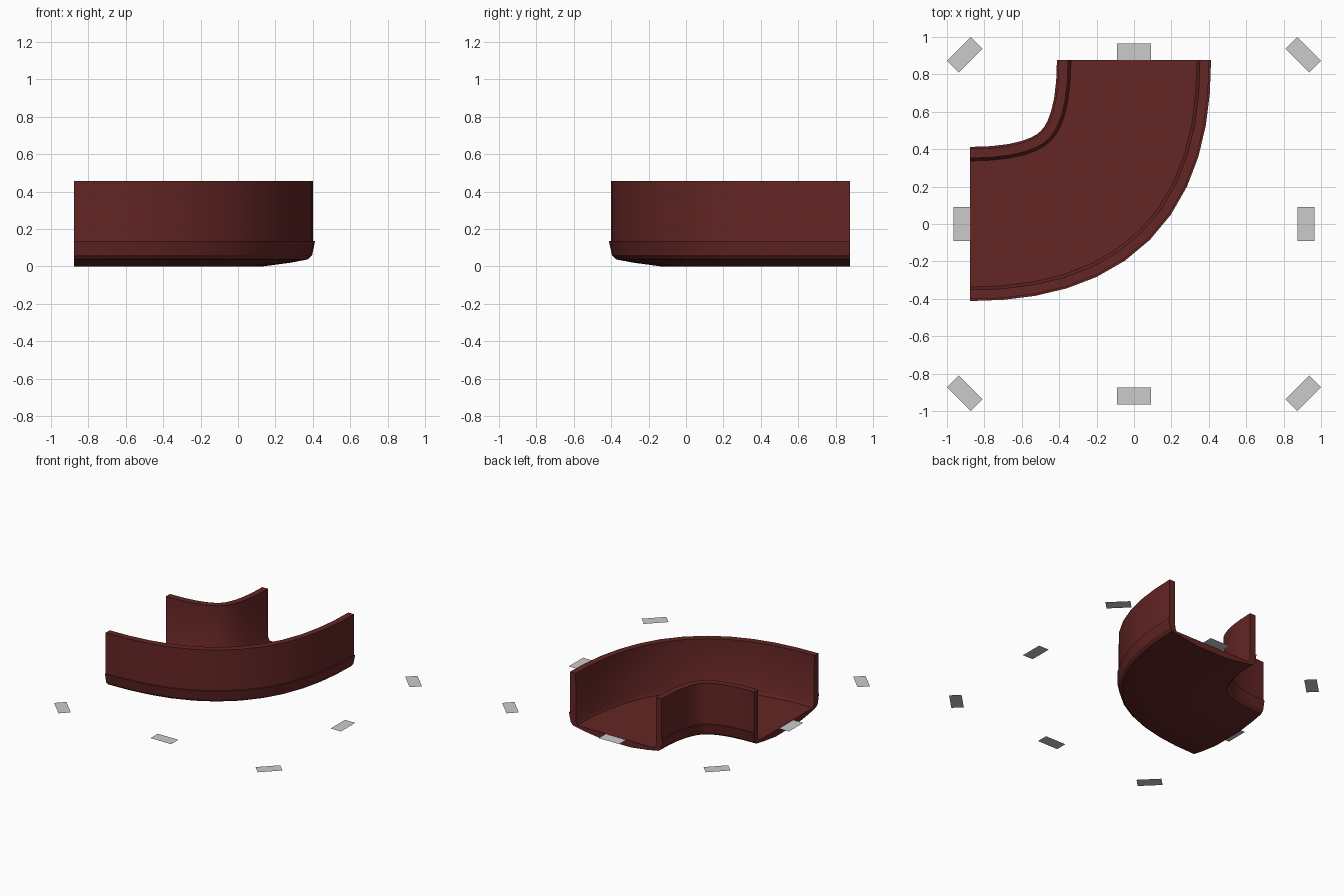
import bpy, bmesh, math
from mathutils import Vector
from mathutils.geometry import interpolate_bezier

if "Cube" in bpy.data.objects:
    bpy.data.objects.remove(bpy.data.objects["Cube"])

red = bpy.data.materials.new("dark_red")
red.diffuse_color = (0.127, 0.019, 0.018, 1)
red.use_nodes = True
red.node_tree.nodes["Principled BSDF"].inputs["Base Color"].default_value = red.diffuse_color

# Trough cross-section, right half: rounded underside, lip, wall, inner fillet
half = [(0.13, 0.0), (0.28, 0.02), (0.375, 0.038), (0.396, 0.06), (0.412, 0.135),
        (0.402, 0.135), (0.402, 0.457), (0.352, 0.457), (0.350, 0.075), (0.337, 0.05)]
section = half + [(-u, z) for u, z in reversed(half)]

# Centre line of the 90 degree bend
E, H, STEPS = 0.878, 0.62, 12
p = [Vector(c) for c in ((-E, 0, 0), (-E + H, 0, 0), (0, E - H, 0), (0, E, 0))]
path = interpolate_bezier(*p, STEPS + 1)


def tangent(t):
    s = 1 - t
    return (s * s * (p[1] - p[0]) + 2 * s * t * (p[2] - p[1]) + t * t * (p[3] - p[2])).normalized()


# Sweep the section along the bend
bm = bmesh.new()
rings = []
for i, c in enumerate(path):
    d = tangent(i / STEPS)
    side = Vector((d.y, -d.x, 0))
    rings.append([bm.verts.new(c + side * u + Vector((0, 0, z))) for u, z in section])
n = len(section)
for a, b in zip(rings, rings[1:]):
    for k in range(n):
        bm.faces.new((a[k], a[(k + 1) % n], b[(k + 1) % n], b[k]))
bm.faces.new(rings[0])
bm.faces.new(rings[-1][::-1])
bmesh.ops.recalc_face_normals(bm, faces=bm.faces)
mesh = bpy.data.meshes.new("curved_trough")
bm.to_mesh(mesh)
bm.free()
mesh.materials.append(red)
trough = bpy.data.objects.new("curved_trough", mesh)
bpy.context.collection.objects.link(trough)
bpy.context.view_layer.objects.active = trough
trough.select_set(True)
bpy.ops.object.shade_smooth_by_angle(angle=math.radians(30))

# Flat grey marker plates around the square, long side along the border
for k in range(8):
    a = k * math.pi / 4
    r = 0.92 if k % 2 == 0 else 0.905 * math.sqrt(2)
    bpy.ops.mesh.primitive_plane_add(size=1, location=(r * math.cos(a), r * math.sin(a), 0.048),
                                     rotation=(0, 0, a))
    plate = bpy.context.object
    plate.name = f"marker_plate_{k + 1}"
    plate.scale = (0.09, 0.18, 1)
